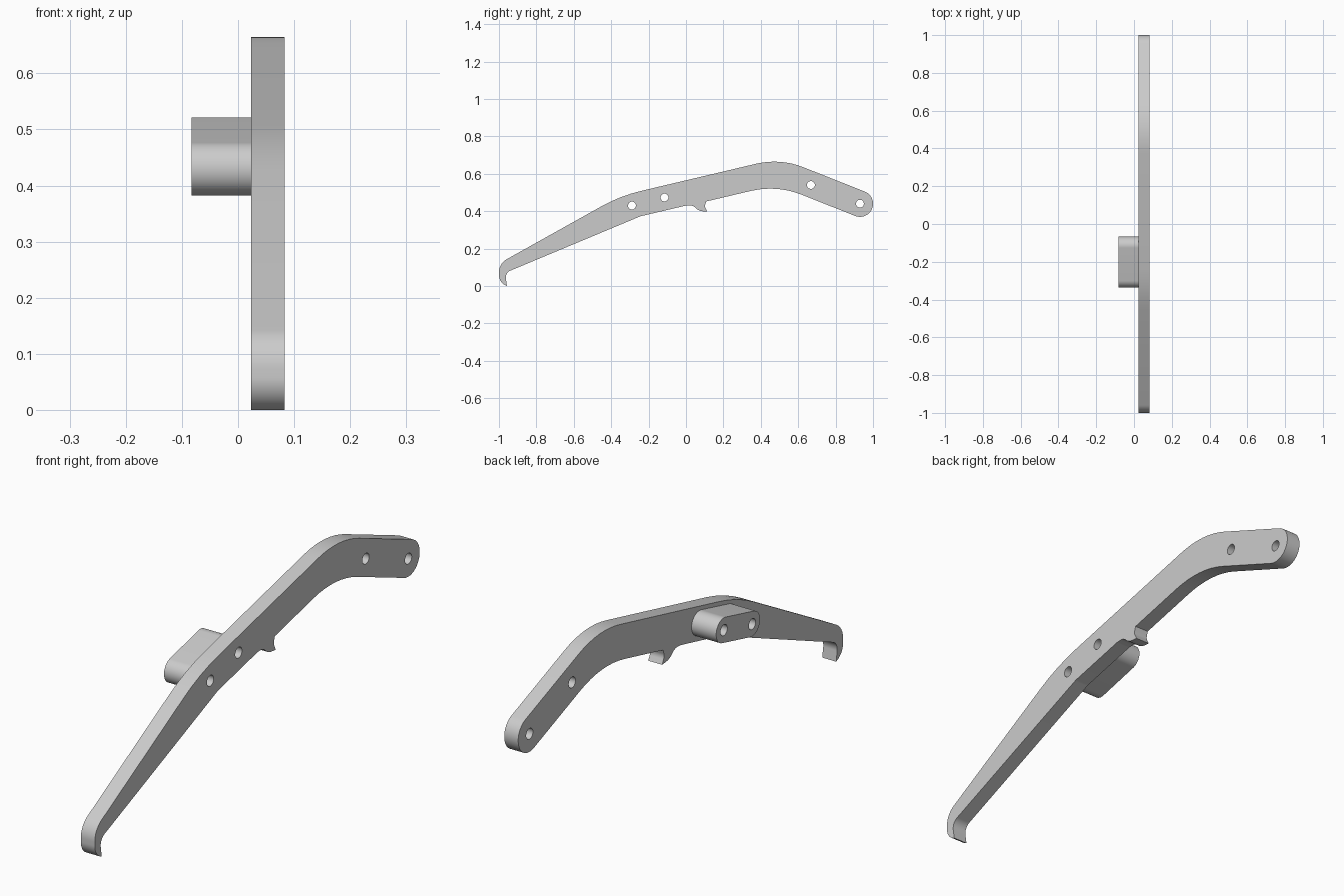
import bpy
import bmesh
from math import acos, ceil, cos, pi, sin, tan
from mathutils import Matrix, Vector

cube = bpy.data.objects.get("Cube")
if cube:
    bpy.data.objects.remove(cube)

# One plain grey for the whole part
grey = bpy.data.materials.new("plain_grey")
grey.use_nodes = True
colour = (0.6, 0.6, 0.6, 1)
grey.diffuse_color = colour
grey.node_tree.nodes["Principled BSDF"].inputs["Base Color"].default_value = colour


def rounded(corners):
    """Turn (y, z, radius) corners into an outline with filleted corners."""
    outline = []
    for i, (y, z, r) in enumerate(corners):
        p = Vector((y, z))
        a = (Vector(corners[i - 1][:2]) - p).normalized()
        b = (Vector(corners[(i + 1) % len(corners)][:2]) - p).normalized()
        if r == 0:
            outline.append(p)
            continue
        half = acos(max(-1, min(1, a.dot(b)))) / 2
        centre = p + (a + b).normalized() * r / sin(half)
        start = p + a * r / tan(half) - centre
        sweep = pi - 2 * half
        turn = 1 if a.x * b.y - a.y * b.x < 0 else -1
        steps = max(4, ceil(sweep / 0.08))
        for k in range(steps + 1):
            t = turn * sweep * k / steps
            outline.append(centre + Matrix.Rotation(t, 2) @ start)
    return outline


def circle(centre, r, n=32):
    return [Vector((centre[0] + r * cos(2 * pi * k / n),
                    centre[1] + r * sin(2 * pi * k / n))) for k in range(n)]


def slab(name, outlines, x0, x1):
    """Extrude outlines drawn in the y-z plane from x0 to x1; inner ones are holes."""
    curve = bpy.data.curves.new(name, "CURVE")
    curve.dimensions = "2D"
    curve.fill_mode = "BOTH"
    curve.extrude = (x1 - x0) / 2
    for points in outlines:
        spline = curve.splines.new("POLY")
        spline.points.add(len(points) - 1)
        for sp, p in zip(spline.points, points):
            sp.co = (p.x, p.y, 0, 1)
        spline.use_cyclic_u = True
    obj = bpy.data.objects.new(name, curve)
    bpy.context.collection.objects.link(obj)
    bpy.ops.object.select_all(action="DESELECT")
    obj.select_set(True)
    bpy.context.view_layer.objects.active = obj
    bpy.ops.object.convert(target="MESH")
    obj = bpy.context.object

    # Stand the profile up, weld it and set the shading
    stand = Matrix(((0, 0, 1), (1, 0, 0), (0, 1, 0))).to_4x4()
    bm = bmesh.new()
    bm.from_mesh(obj.data)
    bm.transform(Matrix.Translation(((x0 + x1) / 2, 0, 0)) @ stand)
    bmesh.ops.remove_doubles(bm, verts=bm.verts, dist=0.0002)
    bmesh.ops.recalc_face_normals(bm, faces=bm.faces)
    bm.to_mesh(obj.data)
    bm.free()
    obj.data.materials.clear()
    obj.data.materials.append(grey)
    bpy.ops.object.shade_smooth_by_angle(angle=0.5)
    return obj


# Lever arm outline, clockwise from the front hook tip
arm = [
    (-0.957, 0, 0), (-1, 0.02, 0.06), (-1, 0.12, 0.08),         # front hook
    (-0.352, 0.482, 0.82), (0.504, 0.684, 0.42),                # upper edge
    (1.021, 0.479, 0.0699), (0.969, 0.349, 0.0699),             # rounded back end
    (0.485, 0.541, 0.45),                                       # lower bend
    (0.108, 0.452, 0), (0.1, 0.425, 0.03), (0.114, 0.397, 0),   # small catch
    (0.068, 0.402, 0.06), (0.035, 0.432, 0.04), (0, 0.43, 0.03),
    (-0.243, 0.373, 0.06), (-0.968, 0.07, 0.04),                # lower edge
]
boss_ends = [Vector((-0.289, 0.43)), Vector((-0.115, 0.473))]
boss_holes = [circle(c, 0.021) for c in boss_ends]
back_holes = [circle(c, 0.021) for c in ((0.668, 0.54), (0.93, 0.44))]
slab("lever_arm", [rounded(arm)] + boss_holes + back_holes, 0.023, 0.083)

# Side boss: a stadium around the two front holes
radius = 0.048
along = (boss_ends[1] - boss_ends[0]).normalized() * radius
side = Vector((-along.y, along.x))
box = [boss_ends[0] - along - side, boss_ends[0] - along + side,
       boss_ends[1] + along + side, boss_ends[1] + along - side]
stadium = rounded([(p.x, p.y, radius * 0.999) for p in box])
slab("side_boss", [stadium] + boss_holes, -0.083, 0.023)
